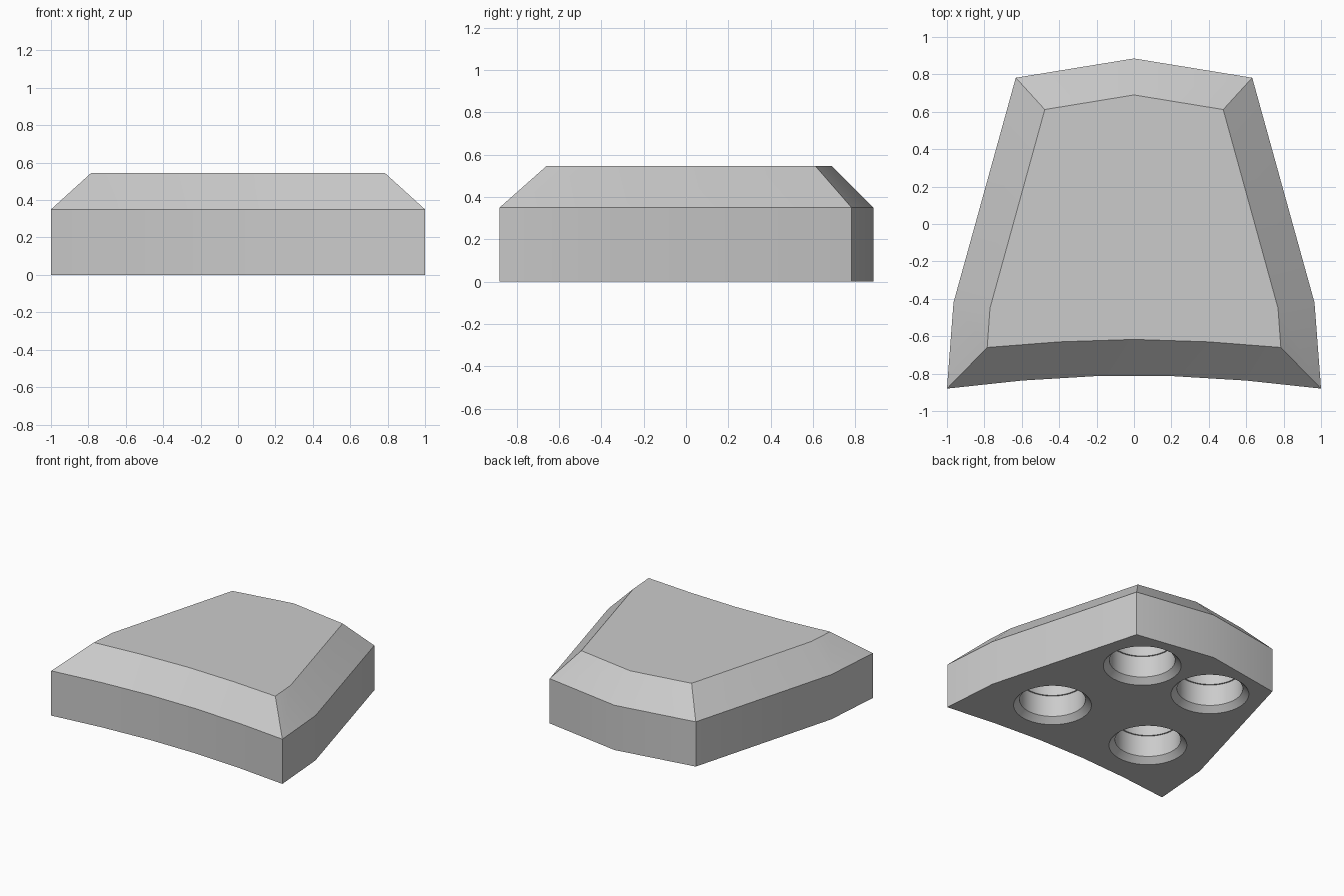
import bpy, bmesh
from math import cos, sin, tau

if "Cube" in bpy.data.objects:
    bpy.data.objects.remove(bpy.data.objects["Cube"])

grey = bpy.data.materials.new("plain_grey")
grey.use_nodes = True
grey.diffuse_color = (0.6, 0.6, 0.6, 1)
grey.node_tree.nodes["Principled BSDF"].inputs["Base Color"].default_value = (0.6, 0.6, 0.6, 1)


def make_object(name, bm):
    bmesh.ops.recalc_face_normals(bm, faces=bm.faces)
    mesh = bpy.data.meshes.new(name)
    bm.to_mesh(mesh)
    bm.free()
    mesh.materials.append(grey)
    obj = bpy.data.objects.new(name, mesh)
    bpy.context.collection.objects.link(obj)
    return obj


def mirrored(half):
    """Complete a right-hand outline (front to back) with its left-right mirror."""
    return half + [(-x, y) for x, y in reversed(half) if x > 0]


# Half outlines: wall, and the smaller flat top
wall = mirrored([(0.2, -0.813), (0.6, -0.837), (1, -0.88), (0.965, -0.42),
                 (0.632, 0.782), (0, 0.885)])
flat_top = mirrored([(0, -0.617), (0.4, -0.63), (0.785, -0.66), (0.77, -0.45),
                     (0.477, 0.612), (0, 0.69)])

# Tapered body with a bevelled upper rim
bm = bmesh.new()
low = [bm.verts.new((x, y, 0)) for x, y in wall]
mid = [bm.verts.new((x, y, 0.35)) for x, y in wall]
top = [bm.verts.new((x, y, 0.545)) for x, y in flat_top]
bm.faces.new(low)
bm.faces.new(top)
n = len(low)
for i in range(n):
    j = (i + 1) % n
    bm.faces.new((low[i], low[j], mid[j], mid[i]))
for i in range(2, n - 3):          # bevel along sides and back
    bm.faces.new((mid[i], mid[i + 1], top[i + 1], top[i]))
front_mid = mid[-3:] + mid[:3]     # bevel along the curved front
front_top = top[-2:] + top[:3]
for i in range(5):
    bm.faces.new((front_mid[i], front_mid[i + 1], front_top[min(i, 4)]))
    if i < 4:
        bm.faces.new((front_mid[i + 1], front_top[i + 1], front_top[i]))
body = make_object("body", bm)


# Stepped round recesses with a chamfered mouth, cut into the underside
def recess_cutter(name, cx, cy, sides=48):
    profile = [(0.298, -0.02), (0.235, 0.043), (0.235, 0.21), (0.225, 0.21), (0.225, 0.35)]
    bm = bmesh.new()
    rings = [[bm.verts.new((cx + r * cos(tau * k / sides), cy + r * sin(tau * k / sides), z))
              for k in range(sides)] for r, z in profile]
    bm.faces.new(rings[0])
    bm.faces.new(rings[-1])
    for a, b in zip(rings, rings[1:]):
        for k in range(sides):
            m = (k + 1) % sides
            bm.faces.new((a[k], a[m], b[m], b[k]))
    return make_object(name, bm)


bpy.context.view_layer.objects.active = body
for cx, cy in [(0.315, 0.467), (0.444, -0.375)]:
    for side in (-1, 1):
        cutter = recess_cutter("recess_cutter", side * cx, cy)
        cutter.hide_render = True
        mod = body.modifiers.new("recess", "BOOLEAN")
        mod.operation = "DIFFERENCE"
        mod.solver = "EXACT"
        mod.object = cutter
        bpy.ops.object.modifier_apply(modifier=mod.name)
        bpy.data.objects.remove(cutter)

bpy.ops.object.select_all(action="DESELECT")
body.select_set(True)
bpy.ops.object.shade_smooth_by_angle()
